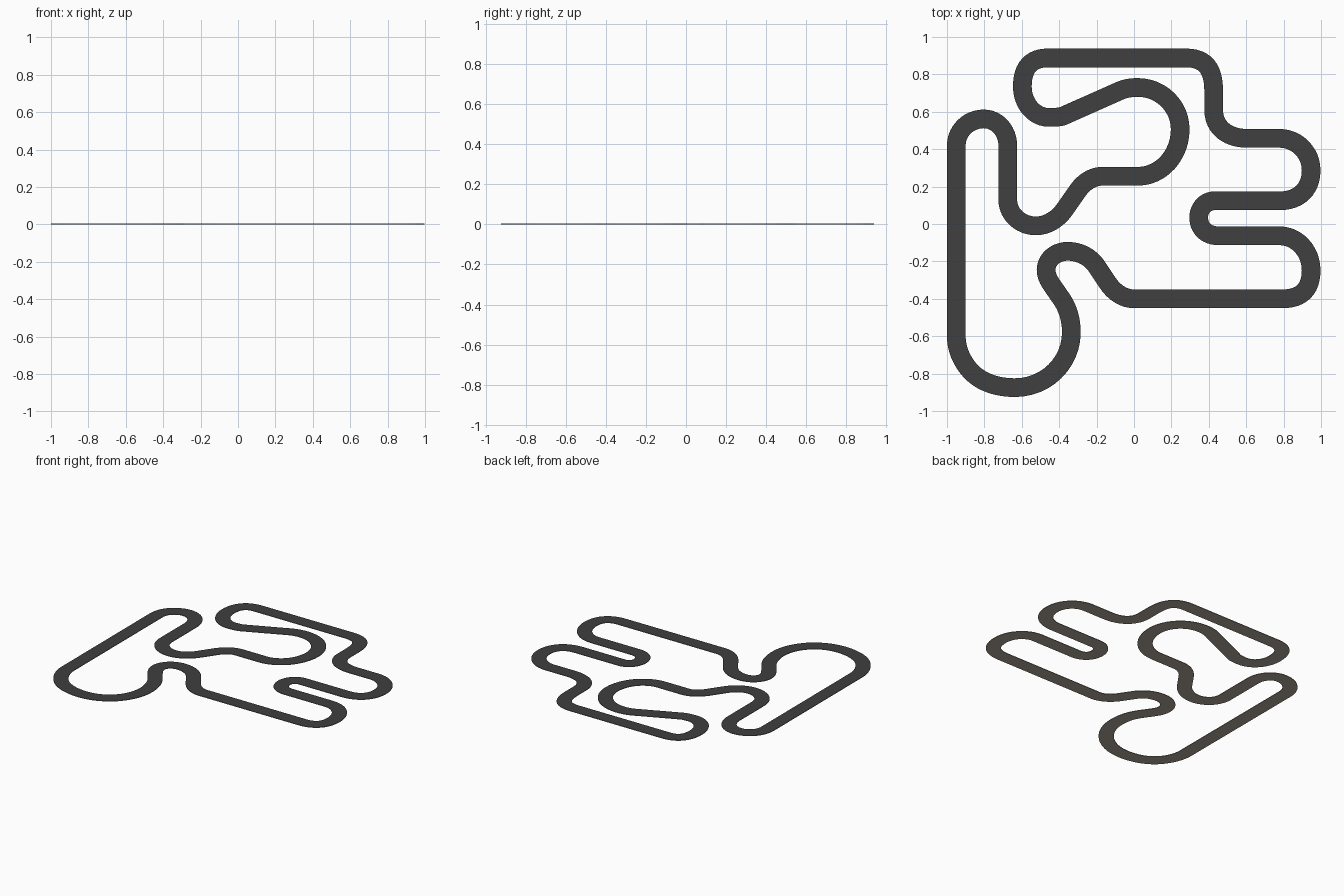
import bpy, bmesh, math
from mathutils import Vector

if "Cube" in bpy.data.objects:
    bpy.data.objects.remove(bpy.data.objects["Cube"])

HALF_WIDTH = 0.05
THICKNESS = 0.004
STEPS = 12

# Centre line of the circuit: x, y, heading in degrees, optional tightness of the bend leading here
PATH = [
    (-.95, -.60, 90), (-.95, .42, 90), (-.803, .562, 0), (-.675, .42, -90),
    (-.675, .13, -90), (-.525, -.01, 0), (-.37, .079, 55), (-.30, .179, 55),
    (-.17, .255, 0), (.02, .255, 0), (.247, .506, 90), (.02, .73, 180),
    (-.076, .712, 204), (-.378, .578, 204), (-.455, .57, 180), (-.597, .735, 90),
    (-.46, .888, 0, 1.2), (.276, .888, 0), (.426, .71, -90, 1.25), (.426, .61, -90),
    (.607, .458, 0, 1.1), (.778, .458, 0), (.947, .287, -90), (.778, .124, 180, 1.12),
    (.43, .124, 180), (.346, .036, -90), (.452, -.063, 0, 1.1), (.778, -.063, 0),
    (.947, -.247, -90), (.794, -.40, 180, 1.2), (0, -.40, 180), (-.139, -.317, 124),
    (-.20, -.226, 124), (-.355, -.146, 180), (-.47, -.245, -90), (-.44, -.325, -55),
    (-.388, -.40, -55), (-.335, -.58, -90), (-.637, -.875, 180), (-.875, -.785, 132),
]


def heading(deg):
    a = math.radians(deg)
    return Vector((math.cos(a), math.sin(a)))


def bend(a, b):
    """Points and tangents from anchor a up to (not including) anchor b."""
    p, q = Vector(a[:2]), Vector(b[:2])
    u, v = heading(a[2]), heading(b[2])
    turn = math.acos(max(-1, min(1, u.dot(v))))
    if turn < 1e-3:
        return [(p, u)]
    # handles reach towards the crossing of both tangents
    d, cross = q - p, u.x * v.y - u.y * v.x
    k = 4 / 3 * math.tan(turn / 4) / math.tan(turn / 2) * (b[3] if len(b) > 3 else 1)
    h1 = p + u * (k * (d.x * v.y - d.y * v.x) / cross)
    h2 = q - v * (k * (u.x * d.y - u.y * d.x) / cross)
    out = []
    for i in range(STEPS):
        t = i / STEPS
        s = 1 - t
        pos = p * s**3 + h1 * (3 * s * s * t) + h2 * (3 * s * t * t) + q * t**3
        tan = (h1 - p) * (s * s) + (h2 - h1) * (2 * s * t) + (q - h2) * (t * t)
        out.append((pos, tan.normalized()))
    return out


def material(name, rgb):
    m = bpy.data.materials.new(name)
    m.diffuse_color = (*rgb, 1)
    m.use_nodes = True
    m.node_tree.nodes["Principled BSDF"].inputs["Base Color"].default_value = m.diffuse_color
    return m


# Road slab: dark on top, pale concrete on the sides and underneath
bm = bmesh.new()
rows = []
for a, b in zip(PATH, PATH[1:] + PATH[:1]):
    for pos, tan in bend(a, b):
        side = Vector((-tan.y, tan.x)) * HALF_WIDTH
        rows.append([bm.verts.new((*(pos + side * s), z)) for s, z in
                     ((1, THICKNESS), (-1, THICKNESS), (-1, 0), (1, 0))])
for r, n in zip(rows, rows[1:] + rows[:1]):
    for i in range(4):
        j = (i + 1) % 4
        f = bm.faces.new((r[i], r[j], n[j], n[i]))
        f.material_index = 0 if i == 0 else 1
bm.normal_update()
mesh = bpy.data.meshes.new("race_track_road")
bm.to_mesh(mesh)
bm.free()
mesh.materials.append(material("dark_asphalt", (0.05, 0.05, 0.05)))
mesh.materials.append(material("pale_concrete", (0.44, 0.39, 0.33)))
road = bpy.data.objects.new("race_track_road", mesh)
bpy.context.collection.objects.link(road)
